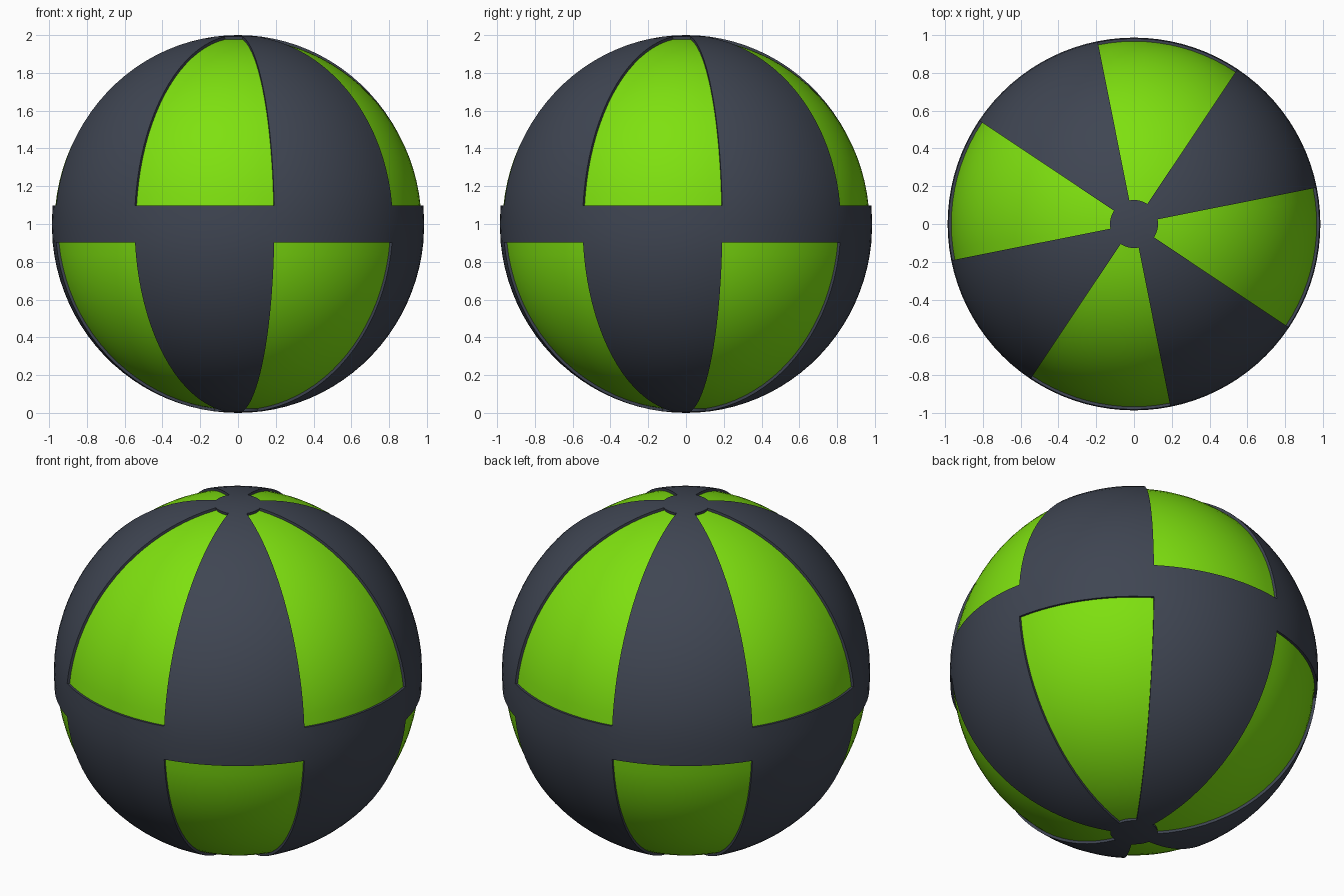
import bpy, bmesh
from math import sin, cos, radians, asin, degrees

if "Cube" in bpy.data.objects:
    bpy.data.objects.remove(bpy.data.objects["Cube"])

SEG = 96                     # 12 columns per 45 degree sector
START = radians(-33.75)      # first sector edge
RXY, RZ = 0.986, 1.0         # raised surface radii
DEPTH = 0.985                # scale of the recessed surface
CAP, BAND, STEPS = 7.4, degrees(asin(0.098)), 20

# Colatitudes: pole cap, upper panels, equator band, lower panels, pole cap
half = [CAP / 2] + [CAP + (90 - BAND - CAP) * i / STEPS for i in range(STEPS + 1)]
colats = half + [90] + [180 - c for c in reversed(half)]


def material(name, rgb):
    m = bpy.data.materials.new(name)
    m.diffuse_color = (*rgb, 1)
    m.use_nodes = True
    m.node_tree.nodes["Principled BSDF"].inputs["Base Color"].default_value = m.diffuse_color
    return m


def is_panel(row, col):
    """True where the ball is recessed and green."""
    sector = col // (SEG // 8)
    if 1 <= row <= STEPS:
        return sector % 2 == 0
    if STEPS + 3 <= row <= 2 * STEPS + 2:
        return sector % 2 == 1
    return False


def build(name, panel, scale, mat):
    bm = bmesh.new()
    top = bm.verts.new((0, 0, RZ))
    bottom = bm.verts.new((0, 0, -RZ))
    grid = []
    for c in colats:
        t = radians(c)
        grid.append([bm.verts.new((RXY * sin(t) * cos(START + radians(360 * j / SEG)),
                                   RXY * sin(t) * sin(START + radians(360 * j / SEG)),
                                   RZ * cos(t))) for j in range(SEG)])
    for j in range(SEG):
        k = (j + 1) % SEG
        for i in range(len(colats) - 1):
            if is_panel(i, j) == panel:
                bm.faces.new((grid[i][j], grid[i + 1][j], grid[i + 1][k], grid[i][k]))
        if not panel:
            bm.faces.new((top, grid[0][j], grid[0][k]))
            bm.faces.new((bottom, grid[-1][k], grid[-1][j]))
    bmesh.ops.delete(bm, geom=[v for v in bm.verts if not v.link_faces], context='VERTS')
    if panel:
        bmesh.ops.scale(bm, vec=(scale,) * 3, verts=bm.verts)
    else:
        # Step walls from the raised frame down to the panels
        rim = [e for e in bm.edges if e.is_boundary]
        new = bmesh.ops.extrude_edge_only(bm, edges=rim)['geom']
        bmesh.ops.scale(bm, vec=(scale,) * 3,
                        verts=[g for g in new if isinstance(g, bmesh.types.BMVert)])
        bmesh.ops.recalc_face_normals(bm, faces=bm.faces)
    me = bpy.data.meshes.new(name)
    bm.to_mesh(me)
    bm.free()
    me.materials.append(mat)
    ob = bpy.data.objects.new(name, me)
    ob.location.z = 1.0
    bpy.context.collection.objects.link(ob)
    bpy.ops.object.select_all(action='DESELECT')
    ob.select_set(True)
    bpy.context.view_layer.objects.active = ob
    bpy.ops.object.shade_smooth_by_angle(angle=radians(30))


build("ball_frame", False, DEPTH, material("dark_slate", (0.05, 0.06, 0.085)))
build("ball_panels", True, DEPTH, material("lime_green", (0.21, 0.75, 0.005)))
